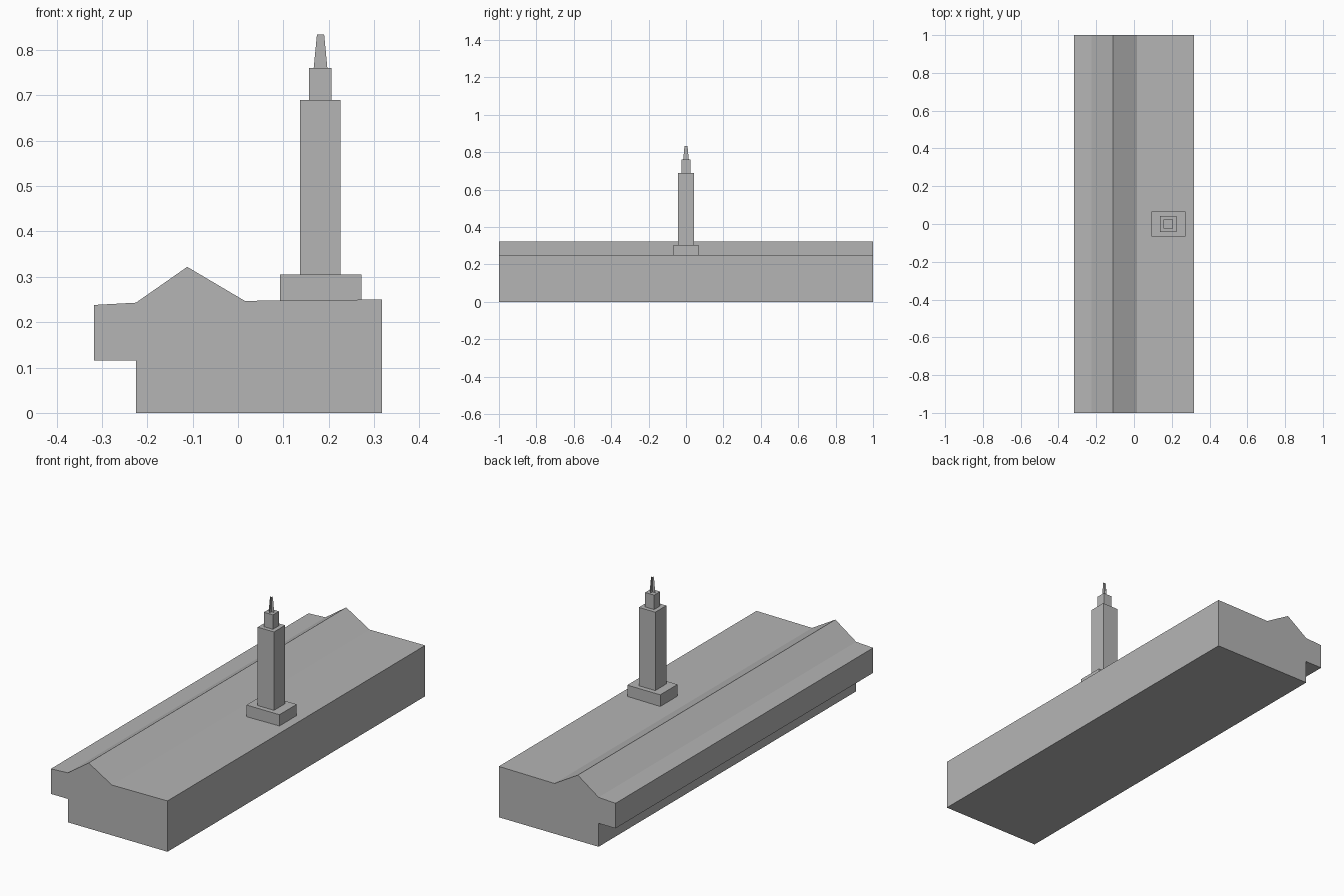
import bpy

if "Cube" in bpy.data.objects:
    bpy.data.objects.remove(bpy.data.objects["Cube"])

grey = bpy.data.materials.new("grey")
grey.diffuse_color = (0.46, 0.46, 0.46, 1)
grey.use_nodes = True
grey.node_tree.nodes["Principled BSDF"].inputs["Base Color"].default_value = grey.diffuse_color


def make(name, verts, faces):
    me = bpy.data.meshes.new(name)
    me.from_pydata(verts, [], faces)
    me.materials.append(grey)
    ob = bpy.data.objects.new(name, me)
    bpy.context.collection.objects.link(ob)
    return ob


def extrude_y(name, profile, y0, y1):
    # profile is counter-clockwise in (x, z) seen from the front
    n = len(profile)
    verts = [(x, y0, z) for x, z in profile] + [(x, y1, z) for x, z in profile]
    faces = [tuple(range(n)), tuple(range(2 * n - 1, n - 1, -1))]
    faces += [(i, i + n, (i + 1) % n + n, (i + 1) % n) for i in range(n)]
    return make(name, verts, faces)


def block(name, x0, x1, hy, z0, z1):
    return extrude_y(name, [(x0, z0), (x1, z0), (x1, z1), (x0, z1)], -hy, hy)


# Long building body with the overhanging left side and almost flat roof
extrude_y("building_body", [(-0.225, 0), (0.317, 0), (0.317, 0.25), (0.015, 0.247),
                            (-0.225, 0.243), (-0.317, 0.238), (-0.317, 0.115),
                            (-0.225, 0.115)], -1, 1)

# Gabled ridge running along the roof
extrude_y("roof_ridge", [(-0.225, 0.243), (0.015, 0.247), (-0.112, 0.322)], -1, 1)

# Stepped tower
block("tower_base", 0.093, 0.272, 0.067, 0.246, 0.305)
block("tower_shaft", 0.137, 0.226, 0.043, 0.305, 0.69)
block("tower_lantern", 0.157, 0.206, 0.023, 0.69, 0.761)

# Spire made of two crossed tapering sheets
cx, z0, z1, b, t = 0.182, 0.761, 0.834, 0.015, 0.008
outline = [(-b, z0), (b, z0), (t, z1), (-t, z1)]
make("spire_sheets",
     [(cx + s, 0, z) for s, z in outline] + [(cx, s, z) for s, z in outline],
     [(0, 1, 2, 3), (4, 5, 6, 7)])
